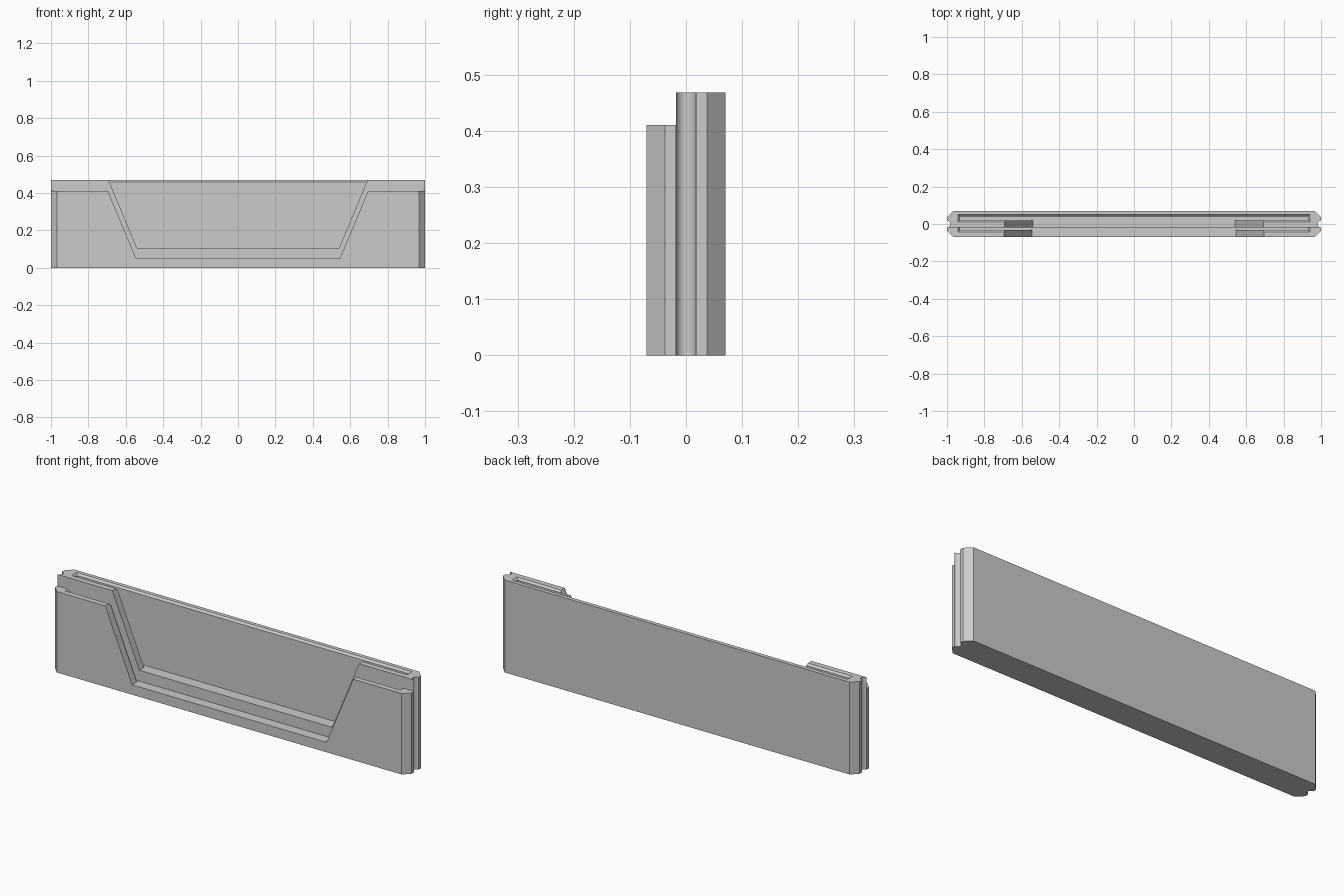
import bpy, bmesh, math

cube = bpy.data.objects.get("Cube")
if cube:
    bpy.data.objects.remove(cube, do_unlink=True)

HEIGHT, STEP = 0.468, 0.41      # rear and front section heights
HALF, CHAMFER = 0.07, 0.033     # half thickness, corner chamfer
MID = 0.018                     # half thickness of the middle wall

grey = bpy.data.materials.new("plain grey")
grey.use_nodes = True
colour = (0.6, 0.6, 0.6, 1)
grey.diffuse_color = colour
grey.node_tree.nodes["Principled BSDF"].inputs["Base Color"].default_value = colour


def add_object(name, bm):
    bmesh.ops.recalc_face_normals(bm, faces=bm.faces)
    mesh = bpy.data.meshes.new(name)
    bm.to_mesh(mesh)
    bm.free()
    ob = bpy.data.objects.new(name, mesh)
    bpy.context.collection.objects.link(ob)
    return ob


def prism(name, outline, offset):
    """Extrude a closed outline along an offset vector."""
    bm = bmesh.new()
    face = bm.faces.new([bm.verts.new(p) for p in outline])
    ext = bmesh.ops.extrude_face_region(bm, geom=[face])
    moved = [v for v in ext["geom"] if isinstance(v, bmesh.types.BMVert)]
    bmesh.ops.translate(bm, verts=moved, vec=offset)
    return add_object(name, bm)


def loft_rect(name, low, high, z0, z1):
    """Solid between two rectangles given as (half x, y min, y max)."""
    bm = bmesh.new()
    rings = []
    for (x, ya, yb), z in ((low, z0), (high, z1)):
        rings.append([bm.verts.new(p) for p in
                      ((-x, ya, z), (x, ya, z), (x, yb, z), (-x, yb, z))])
    a, b = rings
    bm.faces.new(a)
    bm.faces.new(b)
    for i in range(4):
        j = (i + 1) % 4
        bm.faces.new((a[i], a[j], b[j], b[i]))
    return add_object(name, bm)


def trapezoid(name, x0, z0, x1, z1, ya, yb):
    """Thumb opening whose sloping sides carry on above the rim."""
    xt = x1 + (x1 - x0) / (z1 - z0) * 0.1
    zt = z1 + 0.1
    outline = [(-x0, ya, z0), (x0, ya, z0), (xt, ya, zt), (-xt, ya, zt)]
    return prism(name, outline, (0, yb - ya, 0))


def cut(target, cutter):
    mod = target.modifiers.new("cut", "BOOLEAN")
    mod.operation = "DIFFERENCE"
    mod.solver = "EXACT"
    mod.object = cutter
    bpy.context.view_layer.objects.active = target
    bpy.ops.object.modifier_apply(modifier=mod.name)
    bpy.data.objects.remove(cutter, do_unlink=True)


# Body: chamfered plan with a round groove down each end
right = [(1 - CHAMFER, -HALF), (1, CHAMFER - HALF)]
SEGMENTS = 16
for i in range(SEGMENTS + 1):
    a = math.pi * i / SEGMENTS
    right.append((1 - MID * math.sin(a), -MID * math.cos(a)))
right += [(1, HALF - CHAMFER), (1 - CHAMFER, HALF)]
plan = right + [(-x, y) for x, y in reversed(right)]
body = prism("card_holder_body", [(x, y, 0) for x, y in plan], (0, 0, HEIGHT))
body.data.materials.append(grey)

# Lower front section
step = (1.2, -0.2, -MID)
cut(body, loft_rect("step_cutter", step, step, STEP, 0.7))

# Front pocket with a bevelled mouth
slot = (0.93, -0.032, -MID)
cut(body, loft_rect("front_slot_cutter", slot, slot, 0.05, 0.6))
cut(body, loft_rect("front_mouth_cutter", slot, (0.95, -0.052, -MID),
                    STEP - 0.01, STEP + 0.01))
cut(body, trapezoid("front_opening_cutter", 0.545, 0.05, 0.695, STEP, -0.1, -MID))

# Rear pocket with a bevelled mouth
slot = (0.93, 0.019, 0.041)
cut(body, loft_rect("rear_slot_cutter", slot, slot, 0.105, 0.6))
cut(body, loft_rect("rear_mouth_cutter", slot, (0.95, 0.001, 0.059),
                    HEIGHT - 0.01, HEIGHT + 0.01))
cut(body, trapezoid("rear_opening_cutter", 0.54, 0.105, 0.692, HEIGHT, -0.025, 0.035))

# Keep the grooves smooth and every other edge crisp
bpy.ops.object.select_all(action="DESELECT")
body.select_set(True)
bpy.context.view_layer.objects.active = body
bpy.ops.object.shade_smooth_by_angle(angle=math.radians(25))
